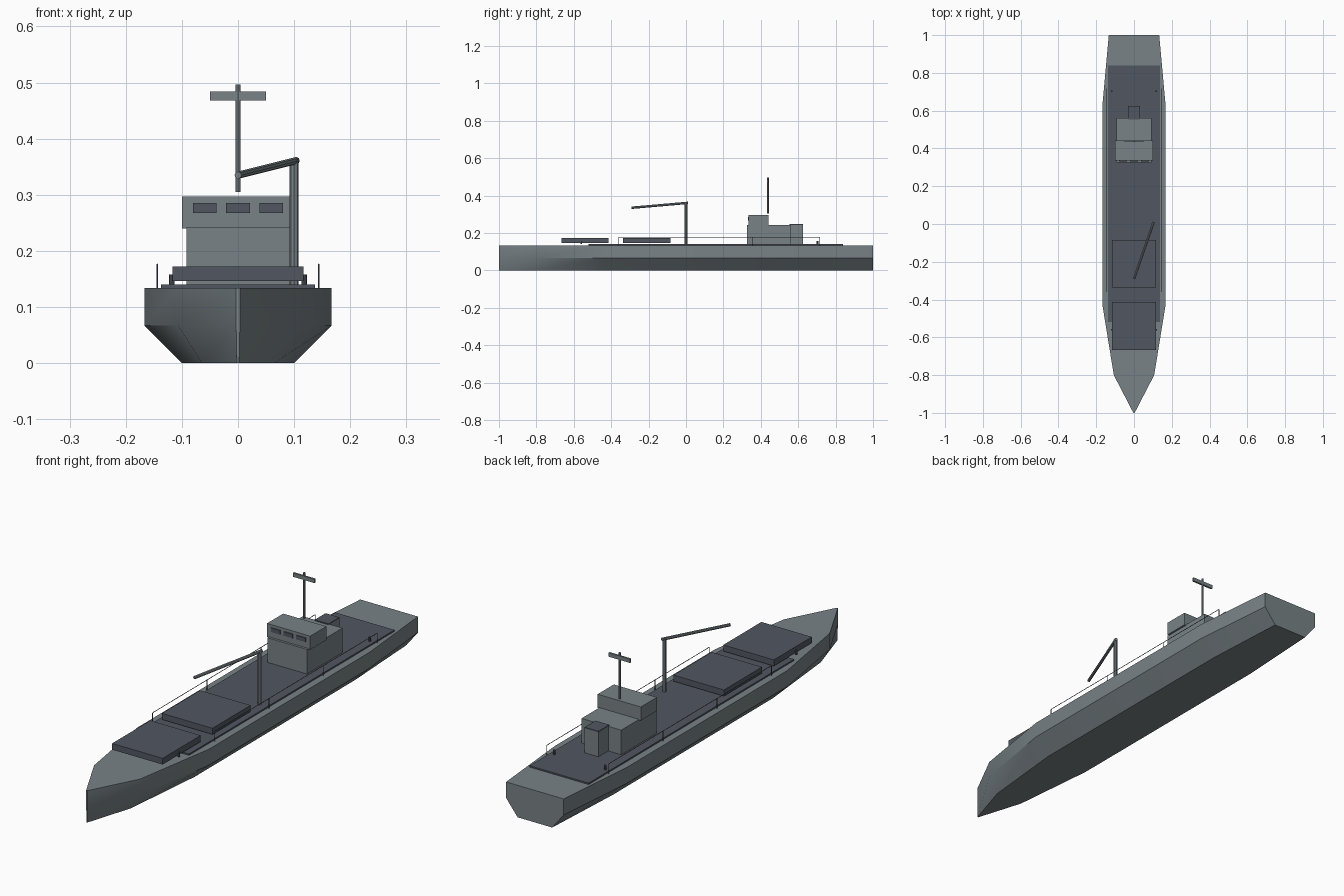
import bpy
import bmesh
import math
from mathutils import Vector

cube = bpy.data.objects.get("Cube")
if cube:
    bpy.data.objects.remove(cube, do_unlink=True)


def make_material(name, rgb):
    mat = bpy.data.materials.new(name)
    mat.use_nodes = True
    color = (*rgb, 1.0)
    mat.diffuse_color = color
    mat.node_tree.nodes["Principled BSDF"].inputs["Base Color"].default_value = color
    return mat


GREY = make_material("hull grey", (0.19, 0.225, 0.24))
SLATE = make_material("deck slate", (0.083, 0.097, 0.12))


def add_object(name, bm, mat):
    bmesh.ops.recalc_face_normals(bm, faces=bm.faces)
    mesh = bpy.data.meshes.new(name)
    bm.to_mesh(mesh)
    bm.free()
    mesh.materials.append(mat)
    obj = bpy.data.objects.new(name, mesh)
    bpy.context.collection.objects.link(obj)
    return obj


def box(name, x, y, z, mat):
    """Box from its (min, max) range on each axis."""
    bm = bmesh.new()
    bmesh.ops.create_cube(bm, size=1)
    for v in bm.verts:
        v.co = [r[0] if c < 0 else r[1] for c, r in zip(v.co, (x, y, z))]
    return add_object(name, bm, mat)


def rod(name, start, end, radius, mat, sides=8):
    """Prism with a round section between two points."""
    start, end = Vector(start), Vector(end)
    axis = end - start
    bm = bmesh.new()
    bmesh.ops.create_cone(bm, cap_ends=True, segments=sides, radius1=radius,
                          radius2=radius, depth=axis.length)
    obj = add_object(name, bm, mat)
    obj.location = (start + end) / 2
    obj.rotation_euler = axis.to_track_quat("Z", "Y").to_euler()
    return obj


# Hull: hard-chined sections lofted from bow to stern
BEAM, HEIGHT = 0.167, 0.134
stations = [(-1, 0.02), (-0.8, 0.64), (-0.43, 1), (0.63, 1), (1, 0.8)]
bm = bmesh.new()
rings = []
for y, scale in stations:
    half = BEAM * scale
    section = [(half * 0.6, 0), (half, HEIGHT / 2), (half, HEIGHT)]
    outline = section + [(-x, z) for x, z in reversed(section)]
    rings.append([bm.verts.new((x, y, z)) for x, z in outline])
for a, b in zip(rings, rings[1:]):
    for i in range(len(a)):
        j = (i + 1) % len(a)
        bm.faces.new((a[i], a[j], b[j], b[i]))
bm.faces.new(rings[0])
bm.faces.new(rings[-1])
hull = add_object("hull", bm, GREY)
bpy.ops.object.select_all(action="DESELECT")
hull.select_set(True)
bpy.context.view_layer.objects.active = hull
bpy.ops.object.shade_smooth_by_angle(angle=math.radians(30))

# Deck and cargo hatches
DECK = 0.14
box("deck", (-0.137, 0.137), (-0.52, 0.84), (HEIGHT, DECK), SLATE)
for name, y in (("fore_hatch", -0.54), ("aft_hatch", -0.21)):
    box(name, (-0.117, 0.117), (y - 0.126, y + 0.126), (0.146, 0.172), SLATE)

# Superstructure
box("deckhouse", (-0.092, 0.092), (0.325, 0.56), (DECK, 0.243), GREY)
box("bridge", (-0.1, 0.1), (0.335, 0.442), (0.24, 0.297), GREY)
for i in (-1, 0, 1):
    x = i * 0.059
    box("bridge_window", (x - 0.021, x + 0.021), (0.331, 0.337), (0.268, 0.285), SLATE)
box("funnel", (-0.032, 0.032), (0.553, 0.625), (DECK, 0.242), GREY)
box("funnel_cap", (-0.032, 0.032), (0.553, 0.625), (0.242, 0.247), SLATE)

# Mast and crossbar
rod("mast", (0, 0.438, 0.305), (0, 0.438, 0.497), 0.0045, GREY)
box("mast_crossbar", (-0.05, 0.05), (0.434, 0.442), (0.468, 0.484), GREY)

# Cargo crane
rod("crane_post", (0.1, 0, DECK), (0.1, 0, 0.363), 0.008, GREY)
rod("crane_boom", (0.104, 0.01, 0.361), (0, -0.29, 0.335), 0.0065, GREY)

# Railings and bollards on both sides
post_positions = [-0.36, 0, 0.358, 0.716]
for side in (-1, 1):
    x = side * 0.144
    rod("rail", (x, post_positions[0], 0.176), (x, post_positions[-1], 0.176), 0.0013, SLATE, 6)
    for y in post_positions:
        rod("rail_post", (x, y, HEIGHT), (x, y, 0.176), 0.0013, SLATE, 6)
    for y in (-0.56, 0.703):
        rod("bollard", (side * 0.118, y, DECK), (side * 0.118, y, 0.158), 0.005, SLATE)
